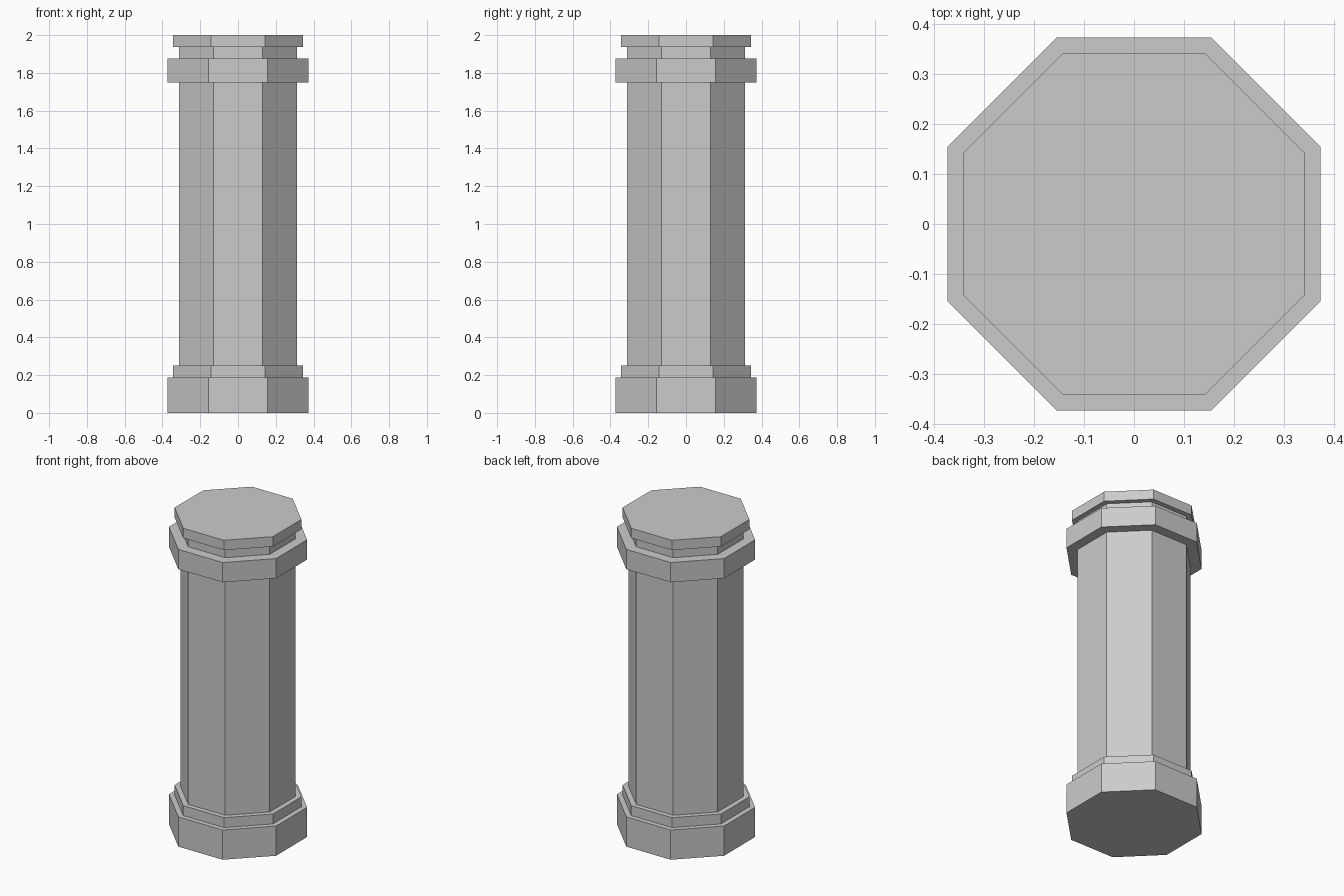
import bpy, bmesh
from math import cos, sin, pi

if "Cube" in bpy.data.objects:
    bpy.data.objects.remove(bpy.data.objects["Cube"])

SIDES = 8
BASE, STEP, SHAFT = 0.374, 0.343, 0.312  # half widths across the flats

# Stepped profile from floor to top: (half width, bottom, top)
TIERS = [
    (BASE, 0.0, 0.1875),      # plinth
    (STEP, 0.1875, 0.25),     # plinth step
    (SHAFT, 0.25, 1.75),      # shaft
    (BASE, 1.75, 1.875),      # collar
    (SHAFT, 1.875, 1.9375),   # neck
    (STEP, 1.9375, 2.0),      # cap
]


def ring(bm, half_width, z):
    r = half_width / cos(pi / SIDES)
    angles = [(i + 0.5) * 2 * pi / SIDES for i in range(SIDES)]
    return [bm.verts.new((r * cos(a), r * sin(a), z)) for a in angles]


# Octagonal column: one closed shell through all the tiers
bm = bmesh.new()
rings = [ring(bm, w, z) for w, low, high in TIERS for z in (low, high)]
for a, b in zip(rings, rings[1:]):
    for i in range(SIDES):
        j = (i + 1) % SIDES
        bm.faces.new((a[i], a[j], b[j], b[i]))
bm.faces.new(rings[0][::-1])
bm.faces.new(rings[-1])
bmesh.ops.recalc_face_normals(bm, faces=bm.faces[:])

mesh = bpy.data.meshes.new("octagonal_column")
bm.to_mesh(mesh)
bm.free()
bpy.context.collection.objects.link(bpy.data.objects.new("octagonal_column", mesh))
